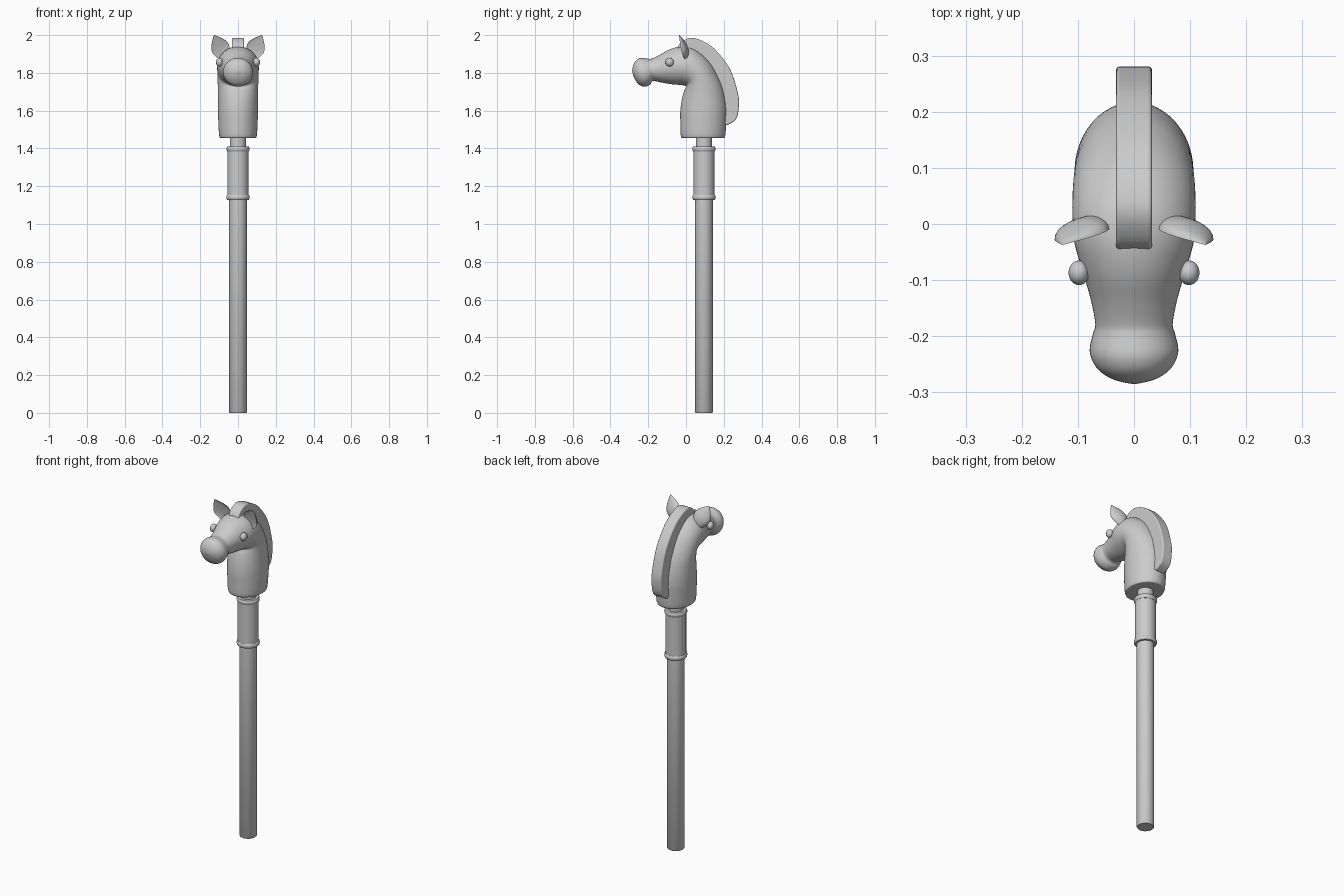
import bpy, bmesh, math
from mathutils import Vector

if "Cube" in bpy.data.objects:
    bpy.data.objects.remove(bpy.data.objects["Cube"])

AX = 0.095  # y of the pole axis


def finish(name, bm, angle=40):
    bmesh.ops.recalc_face_normals(bm, faces=bm.faces)
    me = bpy.data.meshes.new(name)
    bm.to_mesh(me)
    bm.free()
    ob = bpy.data.objects.new(name, me)
    bpy.context.collection.objects.link(ob)
    bpy.ops.object.select_all(action='DESELECT')
    ob.select_set(True)
    bpy.context.view_layer.objects.active = ob
    bpy.ops.object.shade_smooth_by_angle(angle=math.radians(angle))
    return ob


def loft(name, rings, angle=40):
    bm = bmesh.new()
    rows = [[bm.verts.new(p) for p in r] for r in rings]
    n = len(rows[0])
    for a, b in zip(rows, rows[1:]):
        for i in range(n):
            bm.faces.new((a[i], a[(i + 1) % n], b[(i + 1) % n], b[i]))
    bm.faces.new(rows[0])
    bm.faces.new(rows[-1])
    return finish(name, bm, angle)


def lathe(name, profile, n=40):
    return loft(name, [[(r * math.cos(2 * math.pi * i / n), AX + r * math.sin(2 * math.pi * i / n), z)
                        for i in range(n)] for r, z in profile])


def smooth_path(pts, steps):
    # Catmull-Rom through the given tuples
    pts = [Vector(p) for p in pts]
    out = []
    for i in range(len(pts) - 1):
        p0, p1, p2, p3 = pts[max(i - 1, 0)], pts[i], pts[i + 1], pts[min(i + 2, len(pts) - 1)]
        for k in range(steps):
            t = k / steps
            out.append(0.5 * (2 * p1 + (p2 - p0) * t + (2 * p0 - 5 * p1 + 4 * p2 - p3) * t * t
                              + (3 * p1 - p0 - 3 * p2 + p3) * t ** 3))
    return out + [pts[-1]]


# Pole, grip sleeve and its two rings
lathe("pole", [(0.044, 0), (0.047, 0.004), (0.047, 1.15)])
lathe("pole_top", [(0.043, 1.38), (0.043, 1.47)])
lathe("grip_sleeve", [(0.056, 1.135), (0.056, 1.40)])
for name, z in (("lower_ring", 1.141), ("upper_ring", 1.397)):
    lathe(name, [(0.048, z - 0.014), (0.057, z - 0.013), (0.061, z - 0.007), (0.062, z),
                 (0.061, z + 0.007), (0.057, z + 0.013), (0.048, z + 0.014)])

# Head and neck: (back y, back z, throat y, throat z, half width)
sections = [
    (0.195, 1.455, -0.015, 1.455, 0.088), (0.207, 1.464, -0.027, 1.464, 0.099),
    (0.214, 1.54, -0.03, 1.54, 0.104), (0.217, 1.61, -0.03, 1.60, 0.106),
    (0.205, 1.69, -0.022, 1.66, 0.106), (0.18, 1.765, -0.01, 1.705, 0.107),
    (0.125, 1.86, 0.0, 1.728, 0.109), (0.05, 1.925, -0.015, 1.734, 0.11),
    (-0.02, 1.94, -0.04, 1.737, 0.107), (-0.085, 1.925, -0.075, 1.74, 0.093),
    (-0.14, 1.895, -0.13, 1.749, 0.077), (-0.18, 1.876, -0.176, 1.757, 0.069),
    (-0.2, 1.875, -0.19, 1.738, 0.073), (-0.235, 1.88, -0.218, 1.727, 0.079),
    (-0.262, 1.868, -0.25, 1.738, 0.067), (-0.279, 1.842, -0.272, 1.768, 0.04),
    (-0.285, 1.812, -0.283, 1.80, 0.008)]
heads = []
N = 48
P = [Vector((0, s[0], s[1])) for s in sections]
Q = [Vector((0, s[2], s[3])) for s in sections]
W = [Vector((s[4], 0, 0)) for s in sections]
for a, b, w in zip(smooth_path(P, 4), smooth_path(Q, 4), smooth_path(W, 4)):
    heads.append([(a + b) / 2 + (a - b) / 2 * math.cos(2 * math.pi * i / N)
                  + w * math.sin(2 * math.pi * i / N) for i in range(N)])
loft("head_and_neck", heads)

# Mane: side profile swept across x with bevelled edges
outer = smooth_path([(0, -0.048, 1.925), (0, -0.03, 1.958), (0, 0.02, 1.985), (0, 0.08, 1.972), (0, 0.153, 1.925),
                     (0, 0.233, 1.82), (0, 0.273, 1.70), (0, 0.28, 1.63), (0, 0.265, 1.555),
                     (0, 0.215, 1.522)], 4)
inner = smooth_path([(0, 0.195, 1.54), (0, 0.19, 1.65), (0, 0.15, 1.77),
                     (0, 0.09, 1.86), (0, 0.0, 1.91)], 3)
mane = loft("mane", [[p + Vector((x, 0, 0)) for p in outer + inner] for x in (-0.032, 0.032)])
bev = mane.modifiers.new("soft_edges", 'BEVEL')
bev.width = 0.008
bev.segments = 3
bev.limit_method = 'ANGLE'
bev.angle_limit = math.radians(50)

# Ears (cupped leaves) and eyes, mirrored
base, tip = Vector((0.062, 0.0, 1.868)), Vector((0.127, -0.037, 2.0))
axis = (tip - base).normalized()
u = Vector((0.9, -0.1, -0.42))
u = (u - axis * u.dot(axis)).normalized()
n = u.cross(axis)
if n.y < 0:
    n = -n
leaf = smooth_path([(0, 0.018, 0.6), (0.2, 0.036, 0.9), (0.45, 0.049, 1), (0.65, 0.042, 0.75),
                    (0.85, 0.021, 0.4), (1, 0.001, 0.02)], 3)
for side, sx in (("right", 1), ("left", -1)):
    rings = []
    for t, w, d in leaf:
        ring = []
        for i in range(24):
            a = 2 * math.pi * i / 24
            s = math.sin(a)
            p = base.lerp(tip, t) + u * w * math.cos(a) + n * d * (0.026 * s if s > 0 else -0.008 * s)
            ring.append((p.x * sx, p.y, p.z))
        rings.append(ring)
    loft(side + "_ear", rings, 60)
    bm = bmesh.new()
    bmesh.ops.create_uvsphere(bm, u_segments=24, v_segments=16, radius=0.022)
    bmesh.ops.scale(bm, vec=(0.85, 1, 1.05), verts=bm.verts)
    bmesh.ops.translate(bm, vec=(sx * 0.098, -0.087, 1.857), verts=bm.verts)
    finish(side + "_eye", bm)
